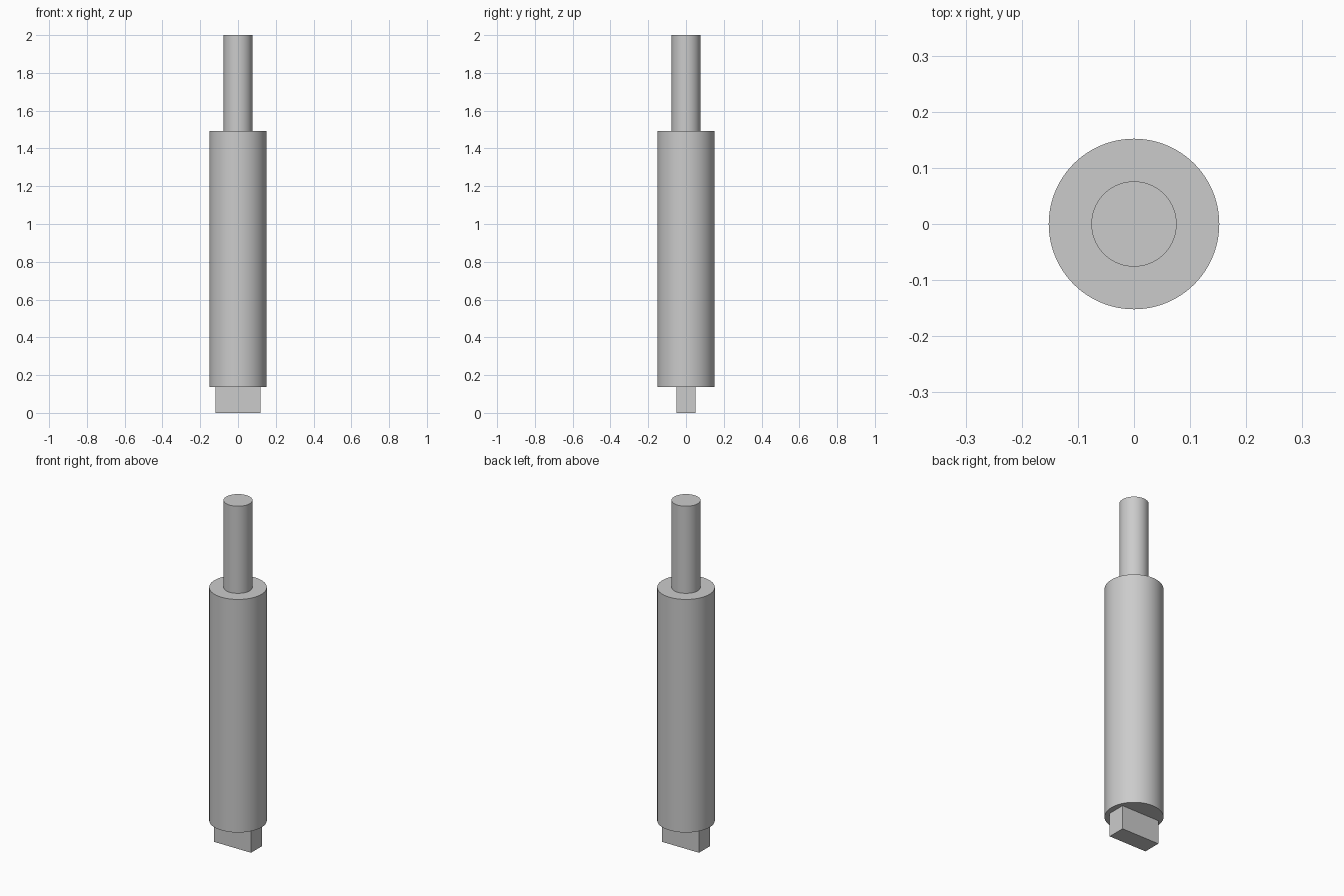
import bpy
import math

cube = bpy.data.objects.get("Cube")
if cube:
    bpy.data.objects.remove(cube, do_unlink=True)

# Single plain metal colour
GREY = (0.6, 0.6, 0.6, 1.0)
metal = bpy.data.materials.new("grey_metal")
metal.use_nodes = True
metal.diffuse_color = GREY
metal.node_tree.nodes["Principled BSDF"].inputs["Base Color"].default_value = GREY


def finish(name):
    obj = bpy.context.object
    obj.name = name
    obj.data.name = name
    obj.data.materials.append(metal)
    return obj


def rod(name, radius, bottom, top):
    bpy.ops.mesh.primitive_cylinder_add(
        vertices=96, radius=radius, depth=top - bottom,
        location=(0, 0, (bottom + top) / 2))
    finish(name)
    bpy.ops.object.shade_smooth_by_angle(angle=math.radians(30))


BODY_BOTTOM, BODY_TOP, TOP = 0.137, 1.493, 2.0

# Main barrel and the thinner shaft above it
rod("barrel", 0.152, BODY_BOTTOM, BODY_TOP)
rod("upper_shaft", 0.076, BODY_TOP, TOP)

# Flat drive tang below the barrel
bpy.ops.mesh.primitive_cube_add(size=1, location=(0, 0, BODY_BOTTOM / 2))
tang = finish("drive_tang")
tang.scale = (0.24, 0.103, BODY_BOTTOM)
bpy.ops.object.transform_apply(location=False, rotation=False, scale=True)
